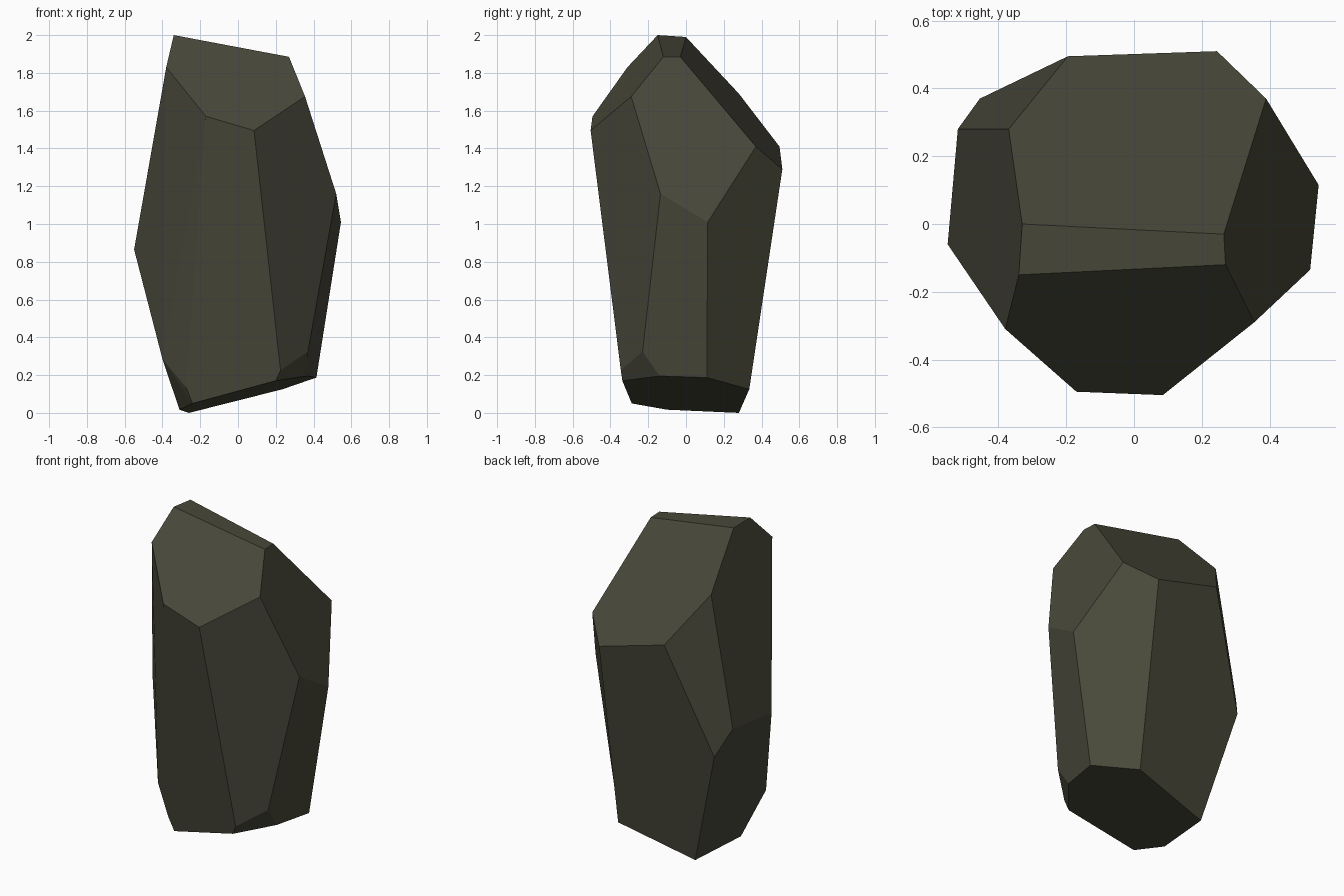
import bpy
import bmesh
import math

cube = bpy.data.objects.get("Cube")
if cube:
    bpy.data.objects.remove(cube, do_unlink=True)


def make_material(name, rgb):
    material = bpy.data.materials.new(name)
    material.use_nodes = True
    color = (*rgb, 1.0)
    material.diffuse_color = color
    material.node_tree.nodes["Principled BSDF"].inputs["Base Color"].default_value = color
    return material


# Corners of the faceted boulder, in rings from the crest to the base
crest = [(-.33, 0, 1.99), (.265, -.03, 1.885), (.27, -.12, 1.885), (-.34, -.15, 2)]
shoulder = [
    (.355, -.29, 1.675), (.085, -.505, 1.495), (-.17, -.495, 1.57), (-.38, -.31, 1.83),
    (-.37, .28, 1.69), (-.195, .495, 1.41), (.245, .51, 1.29), (.39, .37, 1.41),
]
waist = [
    (.52, -.135, 1.16), (.545, .115, 1.01), (-.55, -.06, .865),
    (-.52, .28, .89), (-.455, .37, .73),
]
ankle = [(.37, -.23, .325), (.225, -.345, .225), (-.275, -.297, .135), (-.40, -.22, .285)]
base = [
    (.367, -.14, .195), (.415, .11, .187), (.235, .335, .125), (-.26, .28, 0),
    (-.31, -.10, .017), (-.24, -.287, .05), (.2, -.337, .17),
]

# Wrap the corners in a convex skin, then merge it into flat facets
bm = bmesh.new()
for corner in crest + shoulder + waist + ankle + base:
    bm.verts.new(corner)
bmesh.ops.convex_hull(bm, input=bm.verts[:])
bmesh.ops.dissolve_limit(
    bm, angle_limit=math.radians(6), verts=bm.verts[:], edges=bm.edges[:])
bmesh.ops.recalc_face_normals(bm, faces=bm.faces[:])
for face in bm.faces:
    face.smooth = False

mesh = bpy.data.meshes.new("boulder")
bm.to_mesh(mesh)
bm.free()
mesh.materials.append(make_material("dark olive stone", (.065, .064, .042)))
boulder = bpy.data.objects.new("boulder", mesh)
bpy.context.collection.objects.link(boulder)
